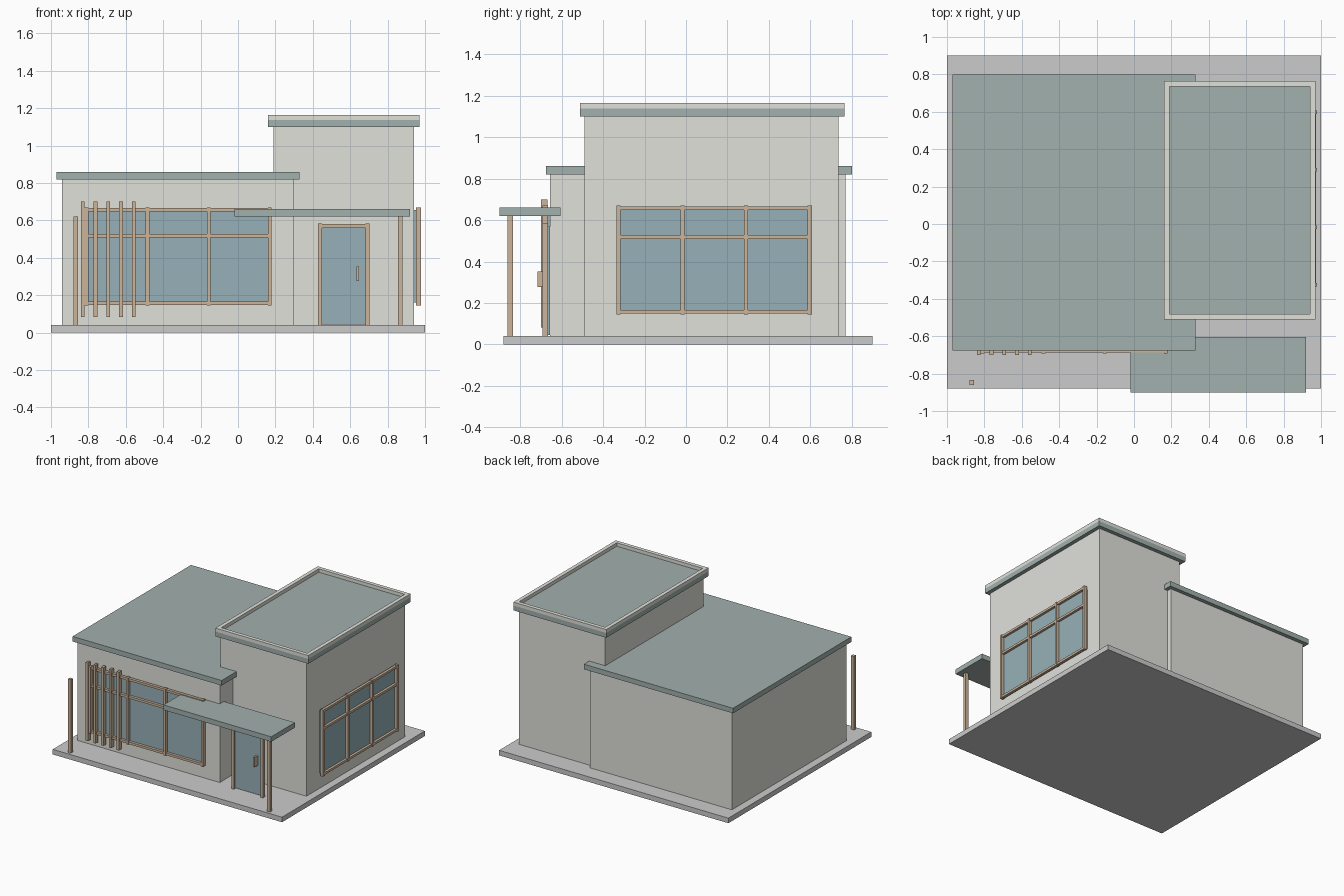
import bpy

if "Cube" in bpy.data.objects:
    bpy.data.objects.remove(bpy.data.objects["Cube"])


def material(name, rgb):
    m = bpy.data.materials.new(name)
    m.diffuse_color = (*rgb, 1)
    m.use_nodes = True
    m.node_tree.nodes["Principled BSDF"].inputs["Base Color"].default_value = m.diffuse_color
    return m


WALL = material("plaster", (0.75, 0.75, 0.71))
STONE = material("concrete", (0.62, 0.62, 0.61))
ROOF = material("roof_green", (0.36, 0.44, 0.42))
WOOD = material("wood", (0.60, 0.46, 0.33))
GLASS = material("glass", (0.31, 0.44, 0.48))


def box(name, x, y, z, mat):
    """Axis-aligned box from (min, max) ranges."""
    bpy.ops.mesh.primitive_cube_add(size=1, location=[sum(r) / 2 for r in (x, y, z)])
    o = bpy.context.object
    o.name = name
    o.scale = [r[1] - r[0] for r in (x, y, z)]
    bpy.ops.object.transform_apply(location=False, rotation=False, scale=True)
    o.data.materials.append(mat)
    return o


def window(name, along, start, end, glass, bar, post):
    """Glazing with 4 posts and 3 rails; along is 'x' (front) or 'y' (side)."""
    def part(label, u, depth, z, mat):
        x, y = (u, depth) if along == "x" else (depth, u)
        box(f"{name}_{label}", x, y, z, mat)

    part("glass", (start, end), glass, (0.16, 0.655), GLASS)
    for i in range(4):
        c = start + (end - start) * i / 3
        part(f"post_{i + 1}", (c - 0.01, c + 0.01), post, (0.145, 0.67), WOOD)
    for label, c in (("sill", 0.158), ("transom", 0.518), ("head", 0.657)):
        part(label, (start - 0.005, end + 0.005), bar, (c - 0.009, c + 0.009), WOOD)


# Ground slab
box("base_slab", (-1, 1), (-0.88, 0.90), (0, 0.04), STONE)

# Low wing with flat roof
box("wing_walls", (-0.94, 0.30), (-0.655, 0.77), (0.04, 0.82), WALL)
box("wing_roof", (-0.97, 0.33), (-0.675, 0.80), (0.82, 0.86), ROOF)

# Tall block with flat roof and raised rim
box("tower_walls", (0.19, 0.94), (-0.49, 0.735), (0.04, 1.10), WALL)
X0, X1, Y0, Y1, T = 0.16, 0.97, -0.51, 0.765, 0.03
box("tower_roof", (X0, X1), (Y0, Y1), (1.10, 1.138), ROOF)
RIM = (1.138, 1.165)
box("rim_front", (X0, X1), (Y0, Y0 + T), RIM, WALL)
box("rim_back", (X0, X1), (Y1 - T, Y1), RIM, WALL)
box("rim_left", (X0, X0 + T), (Y0 + T, Y1 - T), RIM, WALL)
box("rim_right", (X1 - T, X1), (Y0 + T, Y1 - T), RIM, WALL)

# Entrance canopy and the two free-standing posts
box("canopy", (-0.02, 0.92), (-0.90, -0.605), (0.62, 0.66), ROOF)
for side, c in (("left", -0.868), ("right", 0.868)):
    box(f"{side}_post", (c - 0.0125, c + 0.0125), (-0.86, -0.835), (0.04, 0.62), WOOD)

# Windows
window("front_window", "x", -0.81, 0.17, (-0.667, -0.655), (-0.688, -0.665), (-0.692, -0.665))
window("side_window", "y", -0.325, 0.597, (0.94, 0.955), (0.953, 0.974), (0.953, 0.978))

# Vertical screen slats in front of the window
for i in range(5):
    c = -0.83 + 0.068 * i
    box(f"slat_{i + 1}", (c - 0.01, c + 0.01), (-0.70, -0.668), (0.083, 0.70), WOOD)

# Door set forward of the tall block
box("door_panel", (0.44, 0.69), (-0.675, -0.655), (0.045, 0.568), GLASS)
for side, c in (("left", 0.438), ("right", 0.692)):
    box(f"door_jamb_{side}", (c - 0.01, c + 0.01), (-0.692, -0.665), (0.04, 0.585), WOOD)
box("door_head", (0.43, 0.70), (-0.688, -0.665), (0.56, 0.58), WOOD)
box("door_handle", (0.633, 0.648), (-0.717, -0.675), (0.277, 0.353), WOOD)
